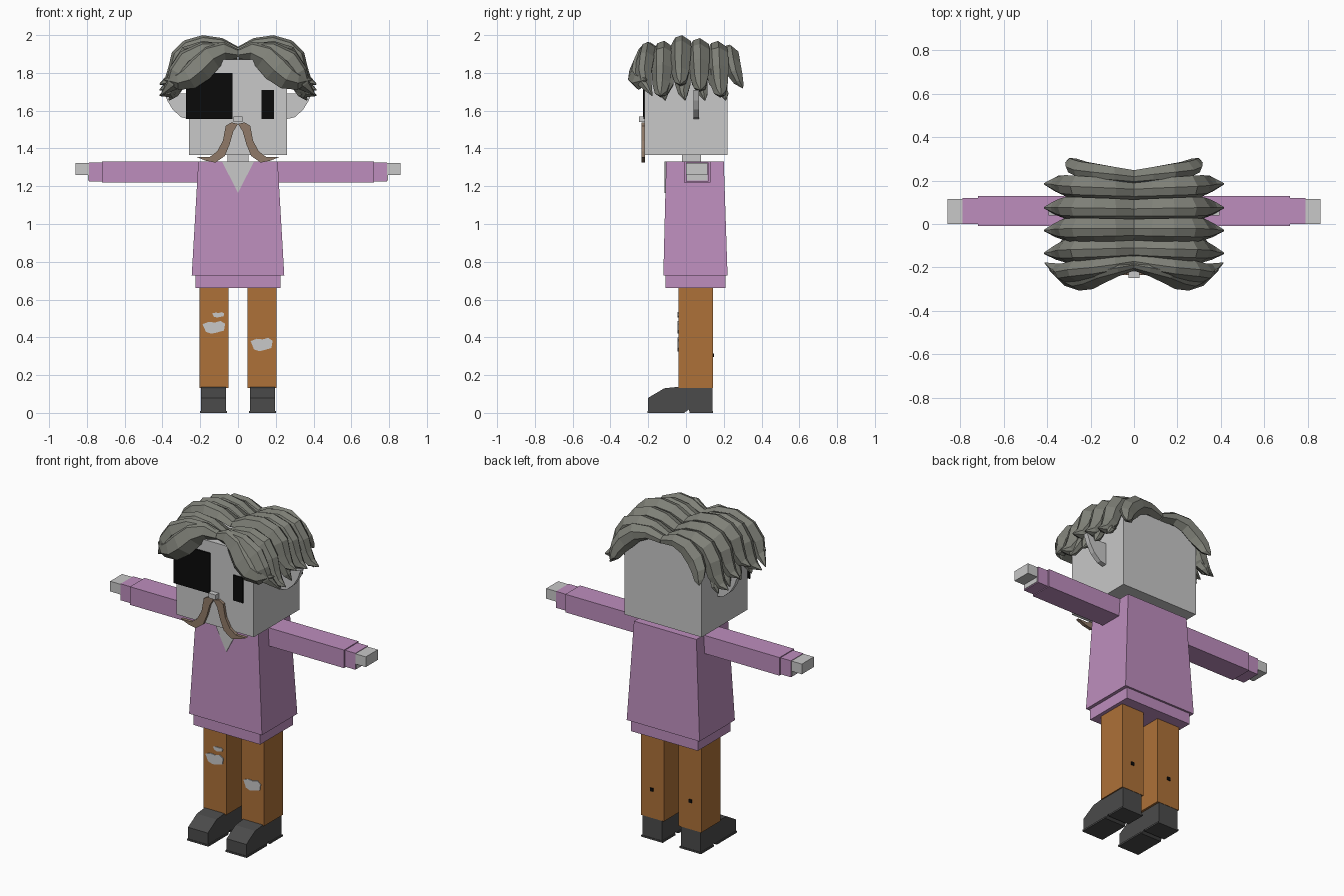
import bpy, bmesh
from mathutils import Vector

cube = bpy.data.objects.get("Cube")
if cube:
    bpy.data.objects.remove(cube, do_unlink=True)


def material(name, r, g, b):
    m = bpy.data.materials.new(name)
    m.use_nodes = True
    m.diffuse_color = (r, g, b, 1)
    bsdf = next(n for n in m.node_tree.nodes if n.type == 'BSDF_PRINCIPLED')
    bsdf.inputs["Base Color"].default_value = (r, g, b, 1)
    return m


SKIN = material("pale grey skin", .58, .58, .58)
SHIRT = material("mauve shirt", .51, .27, .51)
PANTS = material("orange brown trousers", .42, .165, .04)
SHOE = material("charcoal shoes", .07, .07, .07)
BLACK = material("black", .003, .003, .003)
BROWN = material("brown moustache", .28, .195, .138)
HAIR = material("grey hair", .21, .215, .185)


def finish(name, bm, mat):
    bmesh.ops.recalc_face_normals(bm, faces=bm.faces)
    me = bpy.data.meshes.new(name)
    bm.to_mesh(me)
    bm.free()
    me.materials.append(mat)
    ob = bpy.data.objects.new(name, me)
    bpy.context.collection.objects.link(ob)
    return ob


def loft(name, rings, mat):
    """Skin a list of equal closed rings and cap both ends."""
    bm = bmesh.new()
    vs = [[bm.verts.new(p) for p in ring] for ring in rings]
    n = len(vs[0])
    for a, b in zip(vs, vs[1:]):
        for i in range(n):
            j = (i + 1) % n
            bm.faces.new((a[i], a[j], b[j], b[i]))
    bm.faces.new(vs[0])
    bm.faces.new(vs[-1])
    return finish(name, bm, mat)


def rect(x0, x1, y0, y1, z):
    return [(x0, y0, z), (x1, y0, z), (x1, y1, z), (x0, y1, z)]


def box(name, x, y, z, mat):
    return loft(name, [rect(*x, *y, z[0]), rect(*x, *y, z[1])], mat)


def plate(name, outline, y0, y1, mat, s=1):
    """Extrude an x-z outline along y."""
    return loft(name, [[(s * x, y, z) for x, z in outline] for y in (y0, y1)], mat)


def span(s, a, b):
    return sorted((s * a, s * b))


# Head and face
box("head", (-.26, .26), (-.22, .22), (1.365, 1.87), SKIN)
box("neck", (-.055, .055), (-.02, .08), (1.32, 1.37), SKIN)
box("nose", (-.025, .025), (-.25, -.22), (1.54, 1.57), SKIN)
box("right_eye_patch", (-.275, -.03), (-.228, -.22), (1.555, 1.8), BLACK)
box("left_eye", (.125, .19), (-.226, -.22), (1.555, 1.71), BLACK)

# Shirt
loft("shirt_body", [rect(-.245, .245, -.12, .22, .727),
                    rect(-.21, .21, -.105, .2, 1.33)], SHIRT)
box("shirt_hem", (-.225, .225), (-.108, .208), (.66, .73), SHIRT)
plate("neckline", [(-.085, 1.331), (.085, 1.331), (0, 1.165)], -.113, -.104, SKIN)

# Outlines for mirrored parts
moustache = [(0, 1.53), (.035, 1.538), (.065, 1.52), (.08, 1.44), (.11, 1.385),
             (.15, 1.355), (.22, 1.355), (.17, 1.335), (.12, 1.325),
             (.07, 1.36), (.045, 1.42), (.025, 1.49)]
ear = [(.255, 1.555), (.3, 1.565), (.345, 1.605), (.375, 1.655), (.395, 1.71),
       (.33, 1.69), (.255, 1.69)]
shoe = [(-.2, 0), (-.2, .08), (-.115, .13), (-.04, .138), (.14, .135),
        (.14, 0), (.02, 0), (.015, .018), (-.01, 0)]

for s, side in ((1, "left"), (-1, "right")):
    plate(side + "_moustache", moustache, -.236, -.216, BROWN, s)
    plate(side + "_ear", ear, .04, .07, SKIN, s)
    # Arm
    box(side + "_sleeve", span(s, .18, .72), (-.01, .13), (1.22, 1.33), SHIRT)
    box(side + "_cuff", span(s, .72, .79), (0, .12), (1.225, 1.325), SHIRT)
    box(side + "_wrist", span(s, .78, .793), (.006, .114), (1.231, 1.319), SKIN)
    box(side + "_hand", span(s, .79, .86), (0, .115), (1.26, 1.322), SKIN)
    # Leg and shoe
    box(side + "_leg", span(s, .05, .203), (-.04, .142), (.132, .67), PANTS)
    box(side + "_leg_back_mark", span(s, .12, .14), (.142, .147), (.295, .315), BLACK)
    loft(side + "_shoe", [[(s * x, y, z) for y, z in shoe] for x in (.063, .196)], SHOE)
    box(side + "_sole", span(s, .057, .201), (-.203, -.01), (0, .01), SHOE)
    box(side + "_heel", span(s, .057, .201), (.02, .143), (0, .01), SHOE)


# Trouser tears
def tear(name, cx, cz, w, h):
    shape = [(-1, .5), (-.45, .85), (.1, .75), (.6, 1), (1, .55), (.9, -.5),
             (.4, -.75), (-.2, -1), (-.7, -.7)]
    plate(name, [(cx + w * x, cz + h * z) for x, z in shape], -.045, -.039, SKIN)


tear("right_knee_tear", -.128, .453, .06, .034)
tear("right_small_tear", -.105, .519, .032, .014)
tear("left_knee_tear", .125, .362, .058, .036)


# Hair locks swept from the parting outwards
def lock(name, path, heights, widths, s):
    pts = [Vector(p) for p in path]
    rings = []
    for i, p in enumerate(pts):
        t = pts[min(i + 1, len(pts) - 1)] - pts[max(i - 1, 0)]
        n = Vector((-t.z, 0, t.x)).normalized()
        h, w = heights[i], widths[i]
        ring = []
        for a, b in ((-1, -.2), (-.55, .75), (.1, 1), (.95, .35), (.9, -.5), (0, -1)):
            q = p + Vector((0, a * w, 0)) + n * (b * h)
            ring.append((s * max(q.x, 0), q.y, q.z))
        rings.append(ring)
    loft(name, rings, HAIR)


arch = [(0, 1.895), (.09, 1.925), (.18, 1.93), (.255, 1.9), (.3, 1.84),
        (.325, 1.765), (.365, 1.715), (.415, 1.7)]
side_h = [.025, .04, .05, .06, .058, .05, .032, .003]
side_w = [.05, .054, .056, .058, .056, .048, .032, .003]
side_locks = [(-.115, -.02, -.01), (-.025, -.005, .02),
              (.065, .01, .005), (.155, .03, -.01)]
front = [(0, -.19, 1.9), (.07, -.205, 1.915), (.14, -.225, 1.885),
         (.2, -.25, 1.825), (.26, -.262, 1.775), (.32, -.25, 1.755),
         (.39, -.21, 1.765)]
fringe = [(0, -.175, 1.9), (.09, -.19, 1.925), (.18, -.205, 1.92),
          (.27, -.215, 1.87), (.32, -.225, 1.8), (.35, -.215, 1.735),
          (.41, -.18, 1.68)]
back = [(0, .215, 1.89), (.09, .225, 1.91), (.17, .235, 1.895),
        (.235, .245, 1.84), (.27, .26, 1.79), (.285, .28, 1.745),
        (.3, .3, 1.72)]

for s, side in ((1, "left"), (-1, "right")):
    for k, (y, sweep, dz) in enumerate(side_locks):
        path = [(x, y + sweep * i / 7, z + dz * (1 if i < 4 else 2))
                for i, (x, z) in enumerate(arch)]
        lock(f"{side}_hair_lock_{k + 1}", path, side_h, side_w, s)
        # Lower pointed end hanging below each lock
        end = [(.29, y, 1.81), (.315, y + .01, 1.74), (.34, y + sweep + .015, 1.69),
               (.365, y + sweep + .025, 1.655)]
        lock(f"{side}_hair_tip_{k + 1}", end, [.04, .035, .025, .003],
             [.05, .042, .026, .003], s)
    lock(side + "_front_hair", front, [.025, .05, .07, .075, .065, .045, .004],
         [.025, .035, .045, .05, .045, .035, .004], s)
    lock(side + "_fringe_hair", fringe, [.025, .035, .045, .055, .05, .035, .003],
         [.03, .04, .045, .048, .045, .035, .003], s)
    lock(side + "_back_hair", back, [.025, .04, .055, .06, .05, .035, .003],
         [.035, .04, .045, .045, .04, .025, .003], s)
